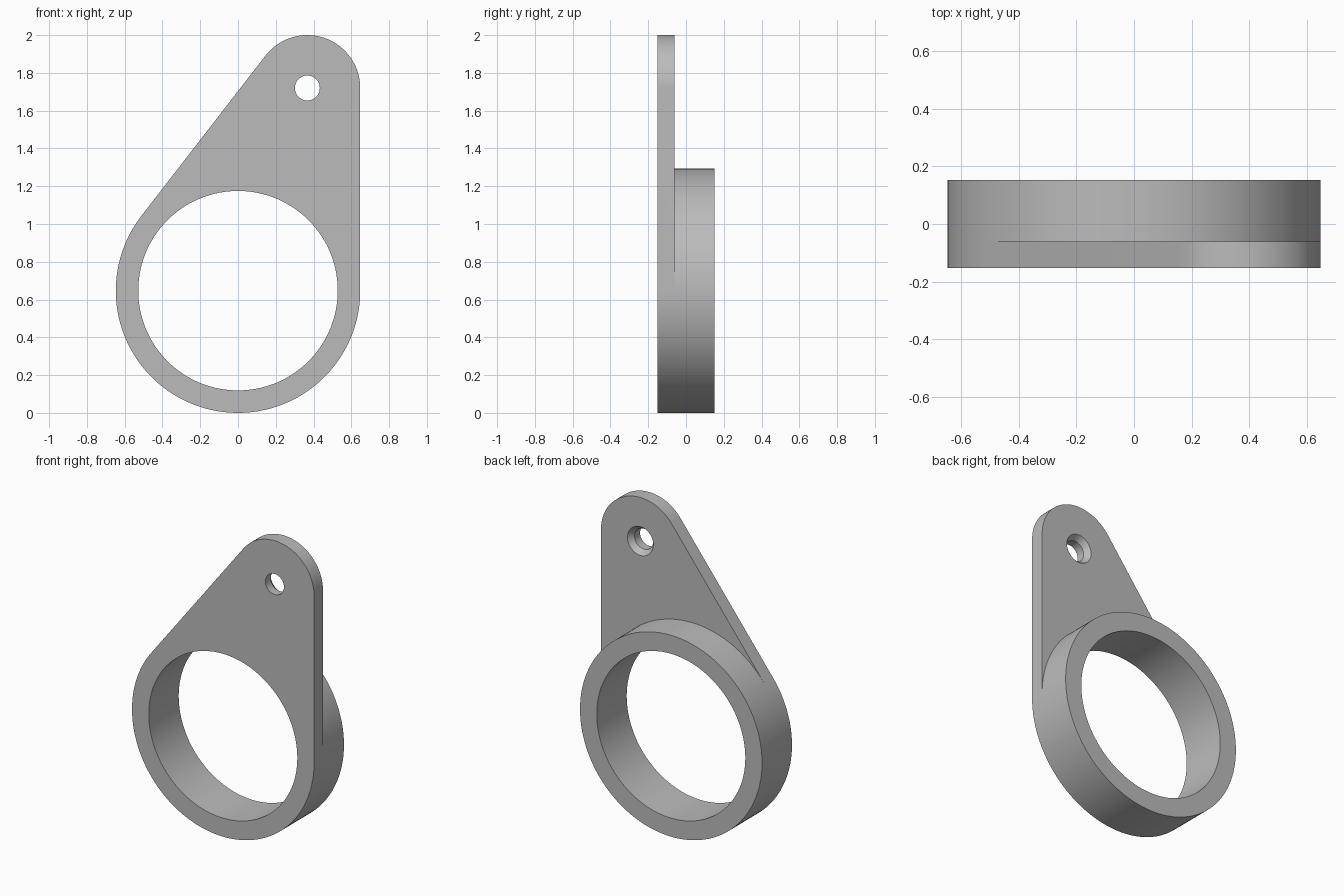
import bpy, bmesh
from math import cos, sin, pi, acos, atan2, hypot, radians

cube = bpy.data.objects.get("Cube")
if cube:
    bpy.data.objects.remove(cube, do_unlink=True)

# Main dimensions
RING_R, BORE_R = 0.647, 0.528
LUG_R, LUG_X, LUG_Z = 0.28, 0.367, 1.72
HOLE_R, SINK_R, SINK_DEPTH = 0.066, 0.092, 0.036
FRONT, MID, BACK = -0.152, -0.061, 0.152

# Angle where the sloping side touches both round ends
dx, dz = LUG_X, LUG_Z - RING_R
tangent = atan2(dz, dx) + acos((RING_R - LUG_R) / hypot(dx, dz))

bm = bmesh.new()


def arc(cx, cz, r, y, start, end, count):
    """Vertices along an arc, both ends included."""
    angles = [start + (end - start) * i / count for i in range(count + 1)]
    return [bm.verts.new((cx + r * cos(a), y, cz + r * sin(a))) for a in angles]


def circle(cx, cz, r, y, count):
    return arc(cx, cz, r, y, 0, 2 * pi * (count - 1) / count, count - 1)


def wall(a, b, closed=True):
    """Quads between two matching rows of vertices."""
    n = len(a)
    for i in range(n if closed else n - 1):
        j = (i + 1) % n
        bm.faces.new((a[i], a[j], b[j], b[i]))


def cap(*loops):
    """Flat face bounded by the first loop, with the others as holes."""
    edges = []
    for loop in loops:
        for v, w in zip(loop, loop[1:] + loop[:1]):
            edges.append(bm.edges.get((v, w)) or bm.edges.new((v, w)))
    bmesh.ops.triangle_fill(bm, edges=edges, use_beauty=True, normal=(0, -1, 0))


def ring_rows(y):
    """Upper and lower part of the ring outline, sharing their end vertices."""
    upper = arc(0, RING_R, RING_R, y, 0, tangent, 56)
    lower = arc(0, RING_R, RING_R, y, tangent, 2 * pi, 88)
    for old, keep in ((lower[0], upper[-1]), (lower[-1], upper[0])):
        bm.verts.remove(old)
        lower[lower.index(old)] = keep
    return upper, lower


# Ring outside
up_mid, low_mid = ring_rows(MID)
up_back, low_back = ring_rows(BACK)
low_front = arc(0, RING_R, RING_R, FRONT, tangent, 2 * pi, 88)
wall(up_mid, up_back, False)
wall(low_mid, low_back, False)
wall(low_front, low_mid, False)

# Lug edge: straight side, round end, sloping side
lug_front = arc(LUG_X, LUG_Z, LUG_R, FRONT, 0, tangent, 48)
lug_mid = arc(LUG_X, LUG_Z, LUG_R, MID, 0, tangent, 48)
wall([low_front[-1]] + lug_front + [low_front[0]],
     [low_mid[-1]] + lug_mid + [low_mid[0]], False)

# Large bore
bore_front = circle(0, RING_R, BORE_R, FRONT, 128)
bore_back = circle(0, RING_R, BORE_R, BACK, 128)
wall(bore_front, bore_back)

# Screw hole, countersunk from the back
hole_front = circle(LUG_X, LUG_Z, HOLE_R, FRONT, 48)
hole_neck = circle(LUG_X, LUG_Z, HOLE_R, MID - SINK_DEPTH, 48)
hole_back = circle(LUG_X, LUG_Z, SINK_R, MID, 48)
wall(hole_front, hole_neck)
wall(hole_neck, hole_back)

# Flat faces: whole front, back of lug, back of ring
cap(low_front + lug_front, bore_front, hole_front)
cap(lug_mid + up_mid[::-1], hole_back)
cap(up_back + low_back[1:-1], bore_back)

bmesh.ops.recalc_face_normals(bm, faces=bm.faces)
mesh = bpy.data.meshes.new("ring_bracket")
bm.to_mesh(mesh)
bm.free()

bracket = bpy.data.objects.new("ring_bracket", mesh)
bpy.context.collection.objects.link(bracket)

# Plain grey
grey = bpy.data.materials.new("plain_grey")
grey.use_nodes = True
colour = (0.5, 0.5, 0.5, 1)
grey.diffuse_color = colour
grey.node_tree.nodes["Principled BSDF"].inputs["Base Color"].default_value = colour
mesh.materials.append(grey)

bpy.ops.object.select_all(action="DESELECT")
bracket.select_set(True)
bpy.context.view_layer.objects.active = bracket
bpy.ops.object.shade_smooth_by_angle(angle=radians(30))
